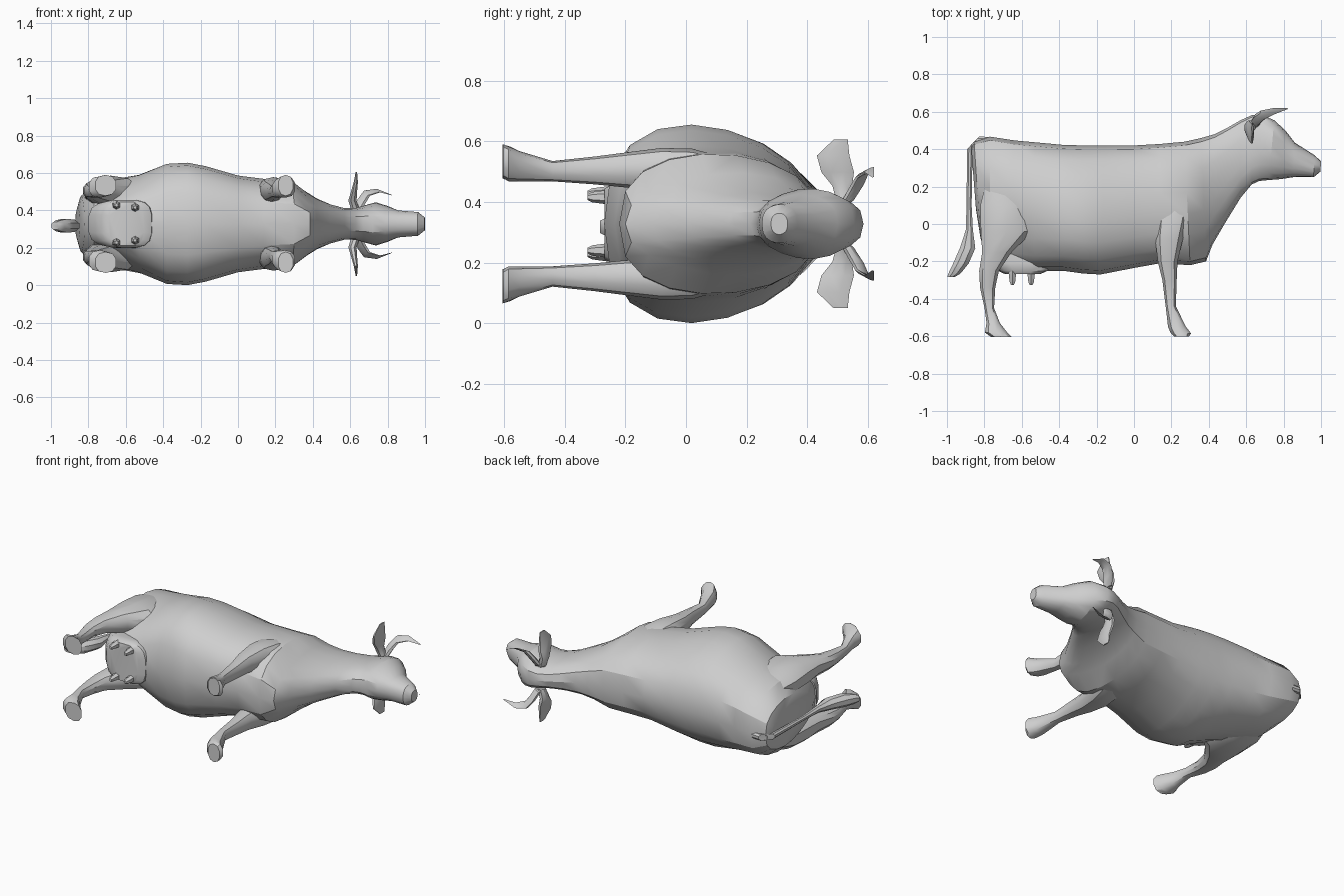
import bpy, bmesh, math
from mathutils import Vector

MID = 0.328  # height of the animal's symmetry plane (it lies on its side)

hide = bpy.data.materials.new("grey_hide")
hide.diffuse_color = (0.62, 0.62, 0.62, 1)


def loft(name, rings, angle=35):
    """Skin a list of equal-length point rings and close both ends."""
    bm = bmesh.new()
    rows = [[bm.verts.new((p[0], p[1], MID + p[2])) for p in r] for r in rings]
    n = len(rows[0])
    for a, b in zip(rows, rows[1:]):
        for i in range(n):
            j = (i + 1) % n
            bm.faces.new((a[i], a[j], b[j], b[i]))
    bm.faces.new(rows[0][::-1])
    bm.faces.new(rows[-1])
    bmesh.ops.recalc_face_normals(bm, faces=bm.faces)
    me = bpy.data.meshes.new(name)
    bm.to_mesh(me)
    bm.free()
    me.materials.append(hide)
    ob = bpy.data.objects.new(name, me)
    bpy.context.collection.objects.link(ob)
    bpy.ops.object.select_all(action='DESELECT')
    ob.select_set(True)
    bpy.context.view_layer.objects.active = ob
    bpy.ops.object.shade_smooth_by_angle(angle=math.radians(angle))
    return ob


def spow(v, p):
    return math.copysign(abs(v) ** p, v)


def ellipse(c, a, b, n, p=1):
    """Ring around c with half-axis vectors a and b; p below 1 squares it off."""
    c, a, b = Vector(c), Vector(a), Vector(b)
    angles = [2 * math.pi * (i + .5) / n for i in range(n)]
    return [c + a * spow(math.cos(t), p) + b * spow(math.sin(t), p) for t in angles]


def section(xt, yt, xb, yb, half, taper, n=18):
    """Body section from back to belly: taper > 0 narrows the back, < 0 the belly."""
    top, bot = Vector((xt, yt, 0)), Vector((xb, yb, 0))
    ring = []
    for i in range(n):
        t = 2 * math.pi * i / n
        u, s = math.cos(t), math.sin(t)
        w = half * spow(s, 0.75) * (1 - taper * (u if taper > 0 else min(u, 0)))
        ring.append((top + bot) / 2 + (top - bot) / 2 * u + Vector((0, 0, w)))
    return ring


# Body, neck and head: back x, y, belly x, y, half width, taper
body = [
    (-.87, .40, -.845, .08, .08, 0), (-.855, .44, -.82, -.08, .15, -.25),
    (-.77, .467, -.77, -.19, .218, -.4), (-.64, .447, -.65, -.235, .245, -.35),
    (-.53, .437, -.53, -.25, .265, -.05), (-.38, .423, -.38, -.25, .317, .14),
    (-.27, .42, -.27, -.265, .322, .16), (-.16, .42, -.18, -.27, .304, .15),
    (0, .42, 0, -.235, .256, .12), (.14, .428, .14, -.21, .24, .08),
    (.27, .44, .30, -.22, .23, .05), (.36, .46, .385, -.2, .17, -.2),
    (.43, .48, .42, -.11, .135, -.1), (.50, .515, .49, .01, .105, 0),
    (.57, .555, .57, .14, .085, 0), (.63, .582, .63, .212, .086, 0),
    (.68, .585, .67, .23, .10, -.1), (.75, .555, .72, .235, .117, -.15),
    (.81, .50, .785, .24, .097, -.1), (.86, .435, .85, .25, .073, 0),
    (.965, .368, .96, .25, .064, 0), (1.0, .335, .997, .28, .035, 0)]
loft("body", [section(*s) for s in body], 30)

# Legs: height y, rear x, front x, inner w, outer w
hind = [(.24, -.79, -.62, .11, .205), (.10, -.828, -.53, .09, .245),
        (-.04, -.825, -.535, .09, .258), (-.15, -.815, -.65, .11, .243),
        (-.25, -.83, -.72, .13, .225), (-.34, -.825, -.74, .14, .215),
        (-.45, -.80, -.747, .14, .20), (-.53, -.79, -.715, .14, .23),
        (-.58, -.80, -.675, .14, .255), (-.605, -.765, -.65, .15, .262)]
fore = [(.12, .16, .30, .11, .22), (.02, .115, .29, .10, .248),
        (-.08, .11, .265, .11, .25), (-.20, .125, .235, .12, .235),
        (-.30, .15, .23, .13, .222), (-.44, .168, .225, .14, .207),
        (-.55, .18, .28, .14, .24), (-.585, .195, .308, .14, .255),
        (-.602, .215, .295, .15, .262)]


def leg(name, rows, s):
    loft(name, [ellipse(((a + b) / 2, y, s * (i + o) / 2), ((b - a) / 2, 0, 0),
                        (0, 0, (o - i) / 2), 10, .85) for y, a, b, i, o in rows])


# Horns and ears: centre x, y, w, half size x, half size y
horn = [(.64, .53, .07, .02, .025), (.66, .56, .12, .02, .028),
        (.69, .583, .165, .018, .024), (.75, .604, .178, .012, .016),
        (.82, .617, .155, .003, .003)]
ear = [(.63, .52, .07, .025, .025), (.612, .515, .125, .024, .035),
       (.62, .50, .17, .018, .058), (.63, .485, .225, .012, .058),
       (.633, .51, .278, .004, .025)]

for side, s in (("left", 1), ("right", -1)):
    leg("hind_leg_" + side, hind, s)
    leg("front_leg_" + side, fore, s)
    loft("horn_" + side, [ellipse((x, y, s * w), (a, -a * .4, s * -a * .6), (0, b, s * b * .4), 7)
                          for x, y, w, a, b in horn])
    loft("ear_" + side, [ellipse((x, y, s * w), (a, 0, 0), (0, b, 0), 8)
                         for x, y, w, a, b in ear])
    # Teats under the udder
    for k, (x, w) in enumerate(((-.65, .10), (-.55, .088))):
        loft(f"teat_{side}_{k}", [ellipse((x, y, s * w), (r, 0, 0), (0, 0, r), 6)
                                  for y, r in ((-.25, .025), (-.31, .017), (-.325, .009))])

# Udder: squared block between the hind legs
udder = [(-.14, -.80, -.47, .12), (-.21, -.765, -.45, .13),
         (-.25, -.73, -.46, .128), (-.268, -.69, -.50, .118)]
loft("udder", [ellipse(((a + b) / 2, y, 0), ((b - a) / 2, 0, 0), (0, 0, w), 16, .6)
               for y, a, b, w in udder])

# Tail: cord hanging from the rump, ending in a tuft (x, y, half size x, half width)
tail = [(-.79, .45, .016, .02), (-.845, .45, .02, .02), (-.877, .415, .016, .018),
        (-.882, .10, .015, .014), (-.88, -.03, .02, .02), (-.89, -.13, .045, .035),
        (-.925, -.21, .045, .04), (-.96, -.265, .035, .032), (-.978, -.283, .022, .022)]
loft("tail", [ellipse((x, y, -.01), (a, a if y > .4 else 0, 0), (0, 0, b), 8)
              for x, y, a, b in tail])
